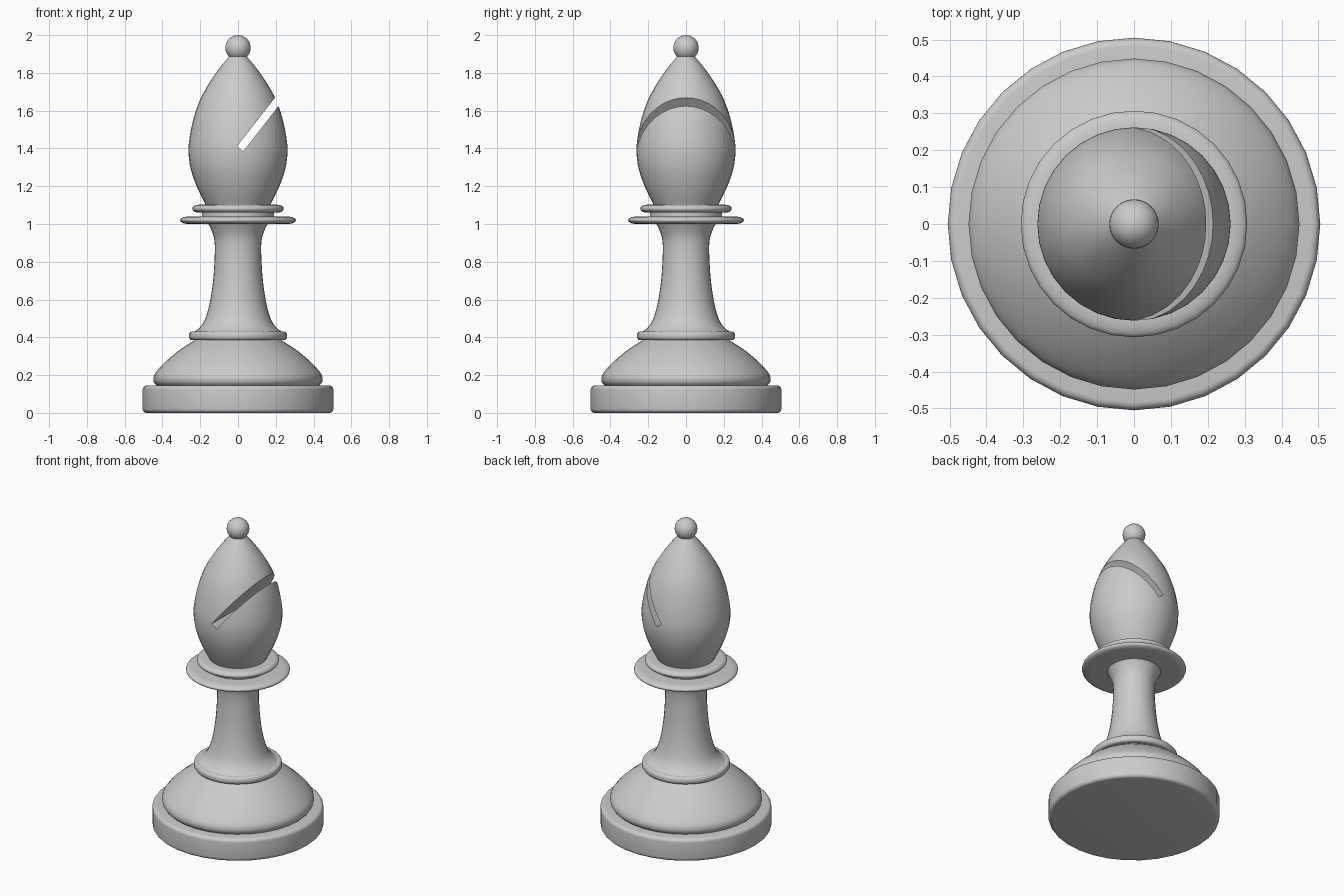
import bpy, bmesh, math
from mathutils import Vector
from mathutils.geometry import interpolate_bezier

if "Cube" in bpy.data.objects:
    bpy.data.objects.remove(bpy.data.objects["Cube"], do_unlink=True)

SIDES = 32

grey = bpy.data.materials.new("light_grey")
grey.use_nodes = True
COLOUR = (0.6, 0.6, 0.6, 1)
grey.diffuse_color = COLOUR
grey.node_tree.nodes["Principled BSDF"].inputs["Base Color"].default_value = COLOUR


def smooth_path(points, steps=4):
    """Smooth curve through (radius, height) points."""
    p = [Vector((r, 0, z)) for r, z in points]
    tangents = [(p[min(i + 1, len(p) - 1)] - p[max(i - 1, 0)]) / 6 for i in range(len(p))]
    out = [p[0]]
    for i in range(len(p) - 1):
        out += interpolate_bezier(p[i], p[i] + tangents[i], p[i + 1] - tangents[i + 1],
                                  p[i + 1], steps + 1)[1:]
    return [(v.x, v.z) for v in out]


def disc_profile(radius, bottom, top, rx, rz=None, steps=5):
    """Disc section with rounded rim; rx and rz are the corner radii."""
    rz = rz or rx
    arc = [math.pi / 2 * i / steps for i in range(steps + 1)]
    low = [(radius - rx + rx * math.sin(a), bottom + rz - rz * math.cos(a)) for a in arc]
    high = [(radius - rx + rx * math.cos(a), top - rz + rz * math.sin(a)) for a in arc]
    return low + high


def smooth_shade(obj):
    bpy.ops.object.select_all(action='DESELECT')
    obj.select_set(True)
    bpy.context.view_layer.objects.active = obj
    bpy.ops.object.shade_smooth_by_angle(angle=math.radians(40))


def lathe(name, profile):
    """Turn a profile about z and close both ends on the axis."""
    bm = bmesh.new()
    path = [(0, profile[0][1])] + list(profile) + [(0, profile[-1][1])]
    verts = [bm.verts.new((0, r, z)) for r, z in path]
    edges = [bm.edges.new(pair) for pair in zip(verts, verts[1:])]
    bmesh.ops.spin(bm, geom=verts + edges, cent=(0, 0, 0), axis=(0, 0, 1),
                   angle=math.tau, steps=SIDES)
    bmesh.ops.remove_doubles(bm, verts=bm.verts, dist=0.0005)
    bmesh.ops.recalc_face_normals(bm, faces=bm.faces)
    mesh = bpy.data.meshes.new(name)
    bm.to_mesh(mesh)
    bm.free()
    mesh.materials.append(grey)
    obj = bpy.data.objects.new(name, mesh)
    bpy.context.collection.objects.link(obj)
    smooth_shade(obj)
    return obj


# Foot and domed base
lathe("foot", disc_profile(0.505, 0, 0.145, 0.022))
lathe("base_dome", smooth_path([(0.425, 0.14), (0.444, 0.16), (0.448, 0.185), (0.435, 0.215),
                                (0.39, 0.265), (0.32, 0.325), (0.245, 0.375), (0.22, 0.39)]))
lathe("base_ring", disc_profile(0.26, 0.385, 0.43, 0.015, 0.02))

# Flared stem
lathe("stem", smooth_path([(0.24, 0.425), (0.205, 0.45), (0.175, 0.495), (0.15, 0.58),
                           (0.132, 0.70), (0.123, 0.84), (0.126, 0.92), (0.142, 0.97),
                           (0.16, 1.005)]))

# Collar made of two thin discs and a neck
lathe("lower_collar", disc_profile(0.307, 1.0, 1.04, 0.05, 0.019))
lathe("collar_neck", [(0.19, 1.02), (0.19, 1.08)])
lathe("upper_collar", disc_profile(0.242, 1.06, 1.102, 0.035, 0.02))

# Head with a slanted slot
head = lathe("head", smooth_path([(0.165, 1.09), (0.215, 1.19), (0.25, 1.29), (0.262, 1.38),
                                  (0.256, 1.46), (0.235, 1.56), (0.2, 1.66), (0.147, 1.755),
                                  (0.09, 1.835), (0.035, 1.9)]))
slope = math.radians(52)
length = 0.5
bpy.ops.mesh.primitive_cube_add(
    size=1, location=(0.011 + length / 2 * math.cos(slope), 0, 1.398 + length / 2 * math.sin(slope)),
    rotation=(0, -slope, 0))
cutter = bpy.context.object
cutter.name = "slot_cutter"
cutter.scale = (length, 1, 0.042)
cutter.hide_render = True
cutter.data.materials.append(grey)
slot = head.modifiers.new("slot", 'BOOLEAN')
slot.operation = 'DIFFERENCE'
slot.solver = 'EXACT'
slot.object = cutter
bpy.context.view_layer.objects.active = head
bpy.ops.object.modifier_apply(modifier=slot.name)
bpy.data.objects.remove(cutter, do_unlink=True)
smooth_shade(head)

# Ball on top
BALL = 0.067
arc = [math.pi * i / 16 for i in range(1, 16)]
lathe("finial_ball", [(0.001, 2 - 2 * BALL)]
      + [(BALL * math.sin(a), 2 - BALL - BALL * math.cos(a)) for a in arc] + [(0.001, 2)])
